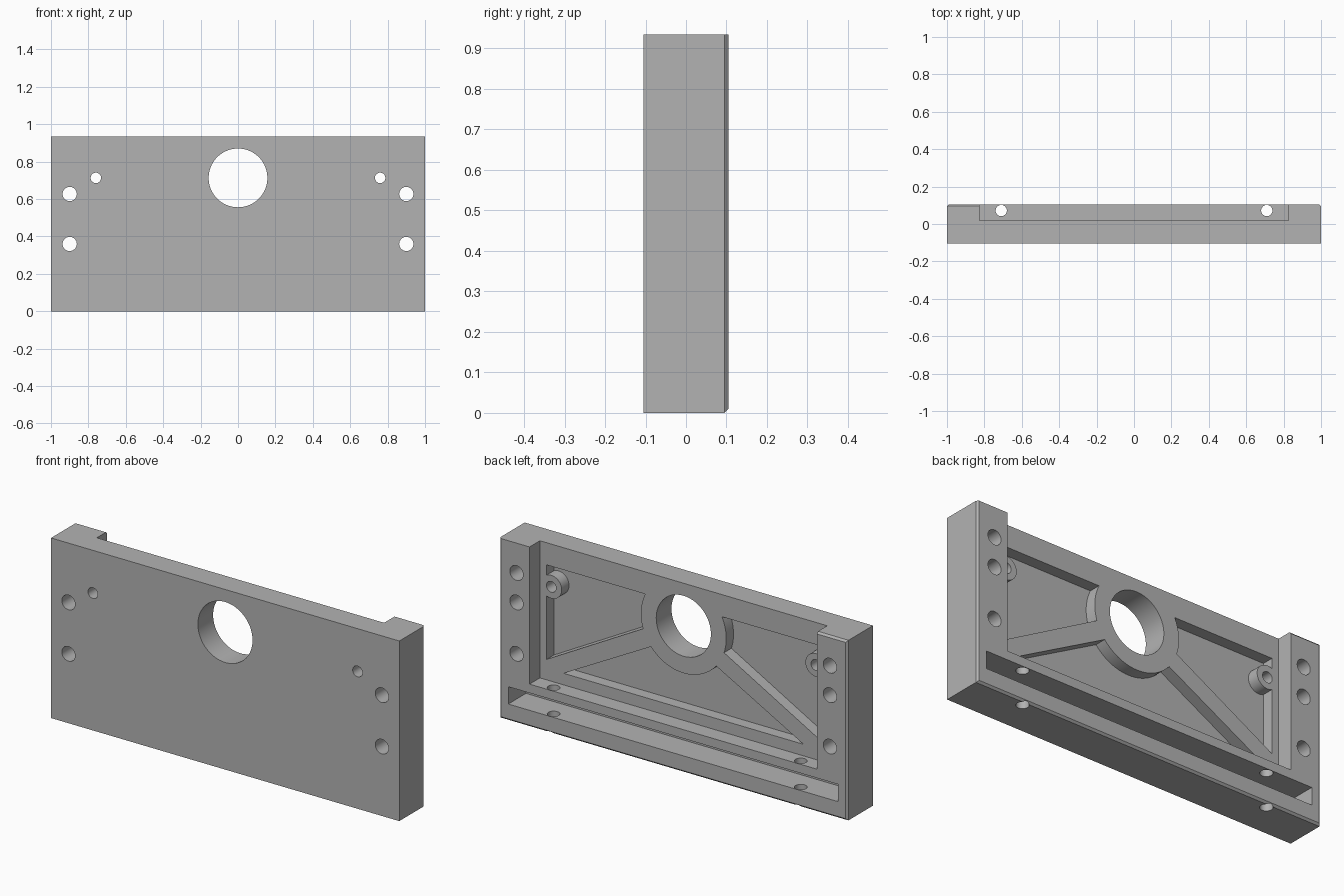
import bpy
import bmesh
from math import pi, sqrt

cube = bpy.data.objects.get("Cube")
if cube:
    bpy.data.objects.remove(cube, do_unlink=True)

W, D, H = 1.0, 0.105, 0.935          # half width, half depth, height
FLOOR, POCKET = 0.02, -0.04          # y of recess floor and pocket floor
HUB_Z = 0.713

grey = bpy.data.materials.new("plain_grey")
grey.use_nodes = True
grey.diffuse_color = (0.45, 0.45, 0.45, 1)
grey.node_tree.nodes["Principled BSDF"].inputs["Base Color"].default_value = (0.45, 0.45, 0.45, 1)


def box(name, x0, x1, y0, y1, z0, z1):
    bpy.ops.mesh.primitive_cube_add(size=1, location=((x0 + x1) / 2, (y0 + y1) / 2, (z0 + z1) / 2))
    ob = bpy.context.object
    ob.name = name
    ob.scale = (x1 - x0, y1 - y0, z1 - z0)
    bpy.ops.object.transform_apply(location=True, rotation=True, scale=True)
    return ob


def rod_y(name, x, z, radius, y0=-0.3, y1=0.3, sides=48):
    bpy.ops.mesh.primitive_cylinder_add(vertices=sides, radius=radius, depth=y1 - y0,
                                        location=(x, (y0 + y1) / 2, z), rotation=(pi / 2, 0, 0))
    bpy.context.object.name = name
    return bpy.context.object


def prism(name, outline, y0, y1):
    """Extrude an x-z outline along y."""
    bm = bmesh.new()
    face = bm.faces.new([bm.verts.new((x, y0, z)) for x, z in outline])
    ext = bmesh.ops.extrude_face_region(bm, geom=[face])
    for v in ext["geom"]:
        if isinstance(v, bmesh.types.BMVert):
            v.co.y = y1
    bmesh.ops.recalc_face_normals(bm, faces=bm.faces)
    mesh = bpy.data.meshes.new(name)
    bm.to_mesh(mesh)
    bm.free()
    ob = bpy.data.objects.new(name, mesh)
    bpy.context.collection.objects.link(ob)
    return ob


def cut(target, cutter):
    cutter.hide_render = True
    mod = target.modifiers.new("cut", "BOOLEAN")
    mod.operation = "DIFFERENCE"
    mod.solver = "EXACT"
    mod.object = cutter
    bpy.context.view_layer.objects.active = target
    bpy.ops.object.modifier_apply(modifier=mod.name)
    bpy.data.objects.remove(cutter, do_unlink=True)


def chamfer(target, location, axis, length, size=0.01):
    """Trim an axis-aligned edge with a bar turned by 45 degrees."""
    scale = [size * sqrt(2)] * 3
    scale[axis] = length
    turn = [0, 0, 0]
    turn[axis] = pi / 4
    bpy.ops.mesh.primitive_cube_add(size=1, location=location, rotation=turn)
    bpy.context.object.scale = scale
    cut(target, bpy.context.object)


plate = box("mounting_plate", -W, W, -D, D, 0, H)

# Chamfered back edges
chamfer(plate, (0, D, 0), 0, 2.4)
for side in (-1, 1):
    chamfer(plate, (side * W, D, H / 2), 2, 1.4)

# Back recess between the posts, open at the top
cut(plate, box("recess", -0.825, 0.825, FLOOR, 0.3, 0.223, 1.2))
chamfer(plate, (-0.95, D, H), 0, 0.3)

# Long slot along the bottom rail
cut(plate, box("slot", -0.947, 0.947, -0.04, 0.3, 0.087, 0.177))

# Lower pocket, kept clear of the hub
lower = prism("lower_pocket", [(-0.689, 0.283), (0.689, 0.283), (0, 0.657)], POCKET, 0.06)
cut(lower, rod_y("hub", 0, HUB_Z, 0.245, sides=96))
cut(plate, lower)

for s in (-1, 1):
    # Side pocket, leaving the hub and a round screw boss
    pocket = prism("side_pocket", [(s * 0.787, 0.82), (s * 0.1, 0.82), (s * 0.1, 0.71),
                                   (s * 0.787, 0.329)], POCKET, 0.06)
    cut(pocket, rod_y("hub", 0, HUB_Z, 0.245, sides=96))
    cut(pocket, rod_y("boss", s * 0.76, HUB_Z, 0.06))
    cut(plate, pocket)

    # Screw holes through the boss and the post, plus a blind one from the back
    cut(plate, rod_y("boss_hole", s * 0.76, HUB_Z, 0.028))
    for z in (0.36, 0.627):
        cut(plate, rod_y("post_hole", s * 0.9, z, 0.038))
    cut(plate, rod_y("blind_hole", s * 0.9, 0.78, 0.038, y0=-0.04))

    # Vertical hole through the bottom rail
    bpy.ops.mesh.primitive_cylinder_add(vertices=48, radius=0.03, depth=0.6, location=(s * 0.71, 0.072, 0.1))
    cut(plate, bpy.context.object)

# Main bore
cut(plate, rod_y("bore", 0, HUB_Z, 0.157, sides=96))

plate.data.materials.clear()
plate.data.materials.append(grey)
for poly in plate.data.polygons:
    poly.material_index = 0
bpy.ops.object.select_all(action="DESELECT")
plate.select_set(True)
bpy.context.view_layer.objects.active = plate
bpy.ops.object.shade_smooth_by_angle(angle=0.5)
